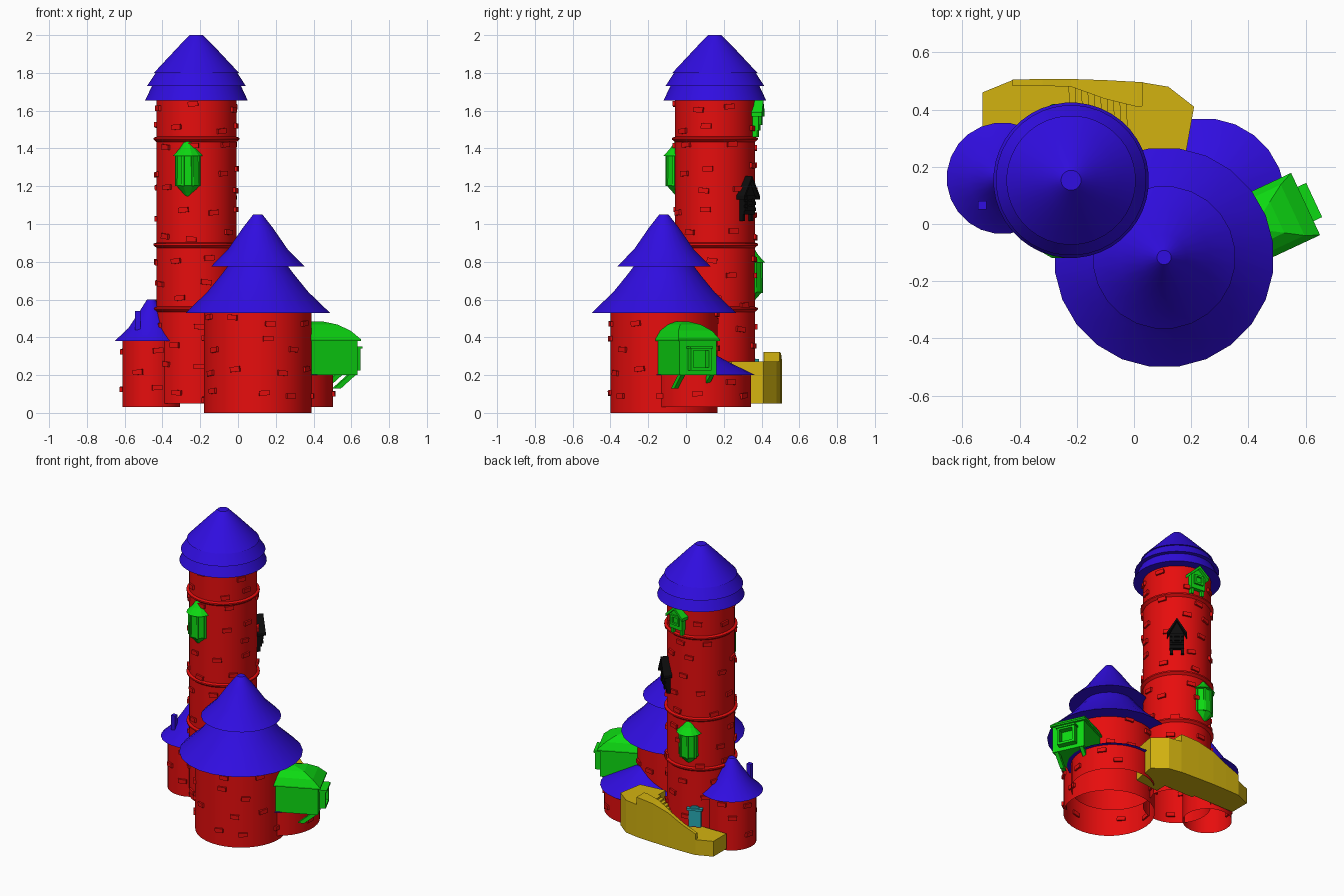
import bpy, bmesh, math, random
from mathutils import Matrix, Vector

random.seed(4)
if "Cube" in bpy.data.objects:
    bpy.data.objects.remove(bpy.data.objects["Cube"])


def material(name, r, g, b):
    m = bpy.data.materials.new(name)
    m.use_nodes = True
    m.diffuse_color = (r, g, b, 1)
    m.node_tree.nodes["Principled BSDF"].inputs["Base Color"].default_value = (r, g, b, 1)
    return m


RED = material("red_wall", .8, .004, .004)
BLUE = material("blue_roof", .03, .004, .75)
GREEN = material("green_window", .004, .7, .006)
YELLOW = material("yellow_stone", .65, .45, .005)
BLACK = material("black_hoist", .004, .004, .004)
TEAL = material("teal_door", .02, .4, .45)
smooth_parts = []


def add(name, bm, mat, M=Matrix()):
    bmesh.ops.recalc_face_normals(bm, faces=bm.faces)
    mesh = bpy.data.meshes.new(name)
    bm.to_mesh(mesh)
    bm.free()
    mesh.materials.append(mat)
    ob = bpy.data.objects.new(name, mesh)
    mesh.transform(M)
    bpy.context.collection.objects.link(ob)
    return ob


def loft(name, rings, mat, M=Matrix(), caps=(True, True)):
    """Skin closed rings with equal point counts."""
    bm = bmesh.new()
    vs = [[bm.verts.new(p) for p in ring] for ring in rings]
    n = len(vs[0])
    for a, b in zip(vs, vs[1:]):
        for i in range(n):
            j = (i + 1) % n
            bm.faces.new((a[i], a[j], b[j], b[i]))
    if caps[0]:
        bm.faces.new(vs[0])
    if caps[1]:
        bm.faces.new(vs[-1])
    return add(name, bm, mat, M)


def lathe(name, profile, at, mat, segs=24, caps=(True, True), smooth=True):
    angles = [math.tau * (i + .5) / segs for i in range(segs)]
    rings = [[(at[0] + r * math.cos(a), at[1] + r * math.sin(a), z) for a in angles]
             for r, z in profile]
    ob = loft(name, rings, mat, caps=caps)
    if smooth:
        smooth_parts.append(ob)
    return ob


def box(name, x, y, z, mat, M=Matrix()):
    """Box from (low, high) pairs."""
    rings = [[(x[0], y[0], h), (x[1], y[0], h), (x[1], y[1], h), (x[0], y[1], h)] for h in z]
    return loft(name, rings, mat, M)


def prism(name, outline, x0, x1, mat, M):
    """Outline in (side, up), pushed along the outward axis."""
    return loft(name, [[(x, y, z) for y, z in outline] for x in (x0, x1)], mat, M)


def facing(x, y, degrees):
    return Matrix.Translation((x, y, 0)) @ Matrix.Rotation(math.radians(degrees), 4, "Z")


# Tower bodies: centre, radius, bottom, top
MAIN, SIDE, FRONT, LOW = (-.22, .153), (-.46, .16), (.105, -.117), (.245, .085)
towers = {
    "main_tower": (MAIN, .212, .05, 1.68),
    "side_tower": (SIDE, .153, .03, .40),
    "front_tower": (FRONT, .285, 0, .56),
    "low_tower": (LOW, .26, .03, .21),
}


def bricks(name, centre, radius, z0, z1):
    """Scattered bricks standing slightly proud of a tower wall."""
    bm = bmesh.new()
    per_row = max(4, round(radius * 27))
    rows = max(2, int((z1 - z0) / .115))
    for row in range(rows):
        for k in range(per_row):
            a = math.tau * (k + .5 * (row % 2) + random.uniform(-.25, .25)) / per_row
            z = z0 + (row + .6 + random.uniform(-.25, .25)) * (z1 - z0) / rows
            p = Vector((centre[0] + radius * math.cos(a), centre[1] + radius * math.sin(a), z))
            buried = any((p.xy - Vector(c)).length < r and z < t
                         for n, (c, r, b, t) in towers.items() if c != centre)
            if buried or z > z1 - .03:
                continue
            M = (Matrix.Translation(p) @ Matrix.Rotation(a, 4, "Z")
                 @ Matrix.Rotation(random.uniform(-.12, .12), 4, "X")
                 @ Matrix.Diagonal((.022, .055, .027, 1)))
            bmesh.ops.create_cube(bm, size=1, matrix=M)
    add(name, bm, RED)


for name, (c, r, z0, z1) in towers.items():
    lathe(name, [(r, z0), (r, z1)], c, RED, 36, caps=(False, True))
    bricks(name + "_bricks", c, r, z0, z1)

for z in (.55, .89, 1.45):
    lathe("main_tower_collar", [(.205, z - .022), (.228, z - .003), (.228, z + .006),
                                (.205, z + .015)], MAIN, RED, 36)

# Tiered roofs
roofs = [
    ("main_roof_lower", MAIN, [(.272, 1.655), (.232, 1.74)]),
    ("main_roof_middle", MAIN, [(.263, 1.73), (.21, 1.81)]),
    ("main_roof_top", MAIN, [(.226, 1.80), (.165, 1.865), (.09, 1.945), (.035, 2.0)]),
    ("front_roof_lower", FRONT, [(.385, .53), (.27, .64), (.2, .725), (.15, .79)]),
    ("front_roof_top", FRONT, [(.25, .775), (.16, .865), (.08, .98), (.025, 1.05)]),
    ("side_roof", SIDE, [(.195, .38), (.12, .45), (.06, .54), (.022, .6)]),
    ("low_roof", LOW, [(.285, .2), (.15, .265), (.03, .33)]),
]
for name, c, profile in roofs:
    lathe(name, profile, c, BLUE, 40 if c == MAIN else 24)
box("side_chimney", (-.545, -.515), (.05, .08), (.44, .54), BLUE)

# Large bay window on the front tower
bay = facing(.6, .07, 25)
box("bay_walls", (-.3, -.015), (-.108, .108), (.2, .39), GREEN, bay)
hip = [(0, .12, .38), (0, .12, .39), (-.05, .098, .435), (-.11, .06, .468), (-.18, .015, .485)]
loft("bay_roof", [[(-.3, -w, z), (x, -w, z), (x, w, z), (-.3, w, z)] for x, w, z in hip],
     GREEN, bay)


def window_frame(name, x0, x1, half, z0, z1, bar, mat, M):
    for s in (-1, 1):
        y = sorted((s * half, s * (half - bar)))
        box(name + "_jamb", (x0, x1), y, (z0, z1), mat, M)
    for z in (z0, z1 - bar):
        box(name + "_rail", (x0, x1), (-half, half), (z, z + bar), mat, M)


window_frame("bay_window", -.02, .025, .06, .225, .345, .016, GREEN, bay)
box("bay_window_hood", (-.02, .033), (-.066, .066), (.34, .352), GREEN, bay)
for y in (-.085, .085):
    strut = [[(x - .02, y - .012, z), (x + .02, y - .012, z),
              (x + .02, y + .012, z), (x - .02, y + .012, z)]
             for x, z in ((-.125, .13), (-.04, .2))]
    loft("bay_bracket", strut, GREEN, bay)

# Two hanging turrets on the main tower
for name, y, drop in (("front_oriel", -.04, 0), ("back_oriel", .34, .565)):
    shape = [(.008, 1.14), (.03, 1.165), (.068, 1.205), (.064, 1.365)]
    lathe(name, [(r, z - drop) for r, z in shape], (-.265, y), GREEN, 8, smooth=False)
    cap = [(.082, 1.36), (.045, 1.4), (.025, 1.43), (.008, 1.442)]
    lathe(name + "_roof", [(r, z - drop) for r, z in cap], (-.265, y), GREEN, 12, smooth=False)
    for k in range(8):
        M = Matrix.Translation((-.265, y, 0)) @ Matrix.Rotation(math.tau * (k + .5) / 8, 4, "Z")
        box(name + "_post", (.055, .07), (-.007, .007), (1.2 - drop, 1.365 - drop), GREEN, M)


def dormer(name, degrees, half, z0, eave, peak, out, mat):
    """Gabled box standing out from the main tower."""
    M = facing(*MAIN, degrees)
    w = half + .018
    prism(name + "_walls", [(-half, z0), (half, z0), (half, eave), (0, peak - .02), (-half, eave)],
          .15, out - .012, mat, M)
    prism(name + "_roof", [(-w, eave - .02), (0, peak - .02), (w, eave - .02), (w, eave),
                           (0, peak), (-w, eave)], .15, out + .008, mat, M)
    window_frame(name + "_frame", out - .02, out, half * .65, z0 + .03, eave, .013, mat, M)
    for s in (-1, 1):
        y = s * half * .75
        box(name + "_foot", (.2, out - .02), (y - .009, y + .009), (z0 - .035, z0), mat, M)


dormer("top_dormer", 84, .05, 1.495, 1.59, 1.655, .25, GREEN)
dormer("hoist_house", 50, .045, 1.05, 1.15, 1.255, .25, BLACK)
for z in (1.07, 1.1, 1.13):
    box("hoist_plank", (.2, .247), (-.045, .045), (z, z + .018), BLACK, facing(*MAIN, 50))


# Curved stair behind the tower: base slabs, steps and parapet
def slab(name, plan, z0, z1):
    loft(name, [[(x, y, z) for x, y in plan] for z in (z0, z1)], YELLOW)


slab("stair_landing", [(-.53, .32), (-.53, .46), (-.42, .505), (-.22, .505), (-.22, .32)],
     .05, .155)
slab("stair_platform", [(0, .22), (0, .497), (.03, .495), (.12, .48), (.21, .41), (.18, .24)],
     .05, .272)
STEPS = 10
for i in range(STEPS):
    x = -.22 + .22 * i / STEPS
    top = .155 + .117 * (i + 1) / STEPS
    slab("stair_step", [(x, .3), (x - .01, .495), (x + .022, .495), (x + .022, .3)], .05, top)
rail = [(-.425, .483, .505, .195), (-.32, .483, .507, .235), (-.22, .48, .507, .285),
        (-.1, .437, .503, .315), (.01, .41, .497, .322), (.03, .412, .496, .322)]
loft("stair_parapet", [[(x, a, .05), (x, b, .05), (x, b, z), (x, a, z)]
                       for x, a, b, z in rail], YELLOW)

# Arched back door
arch = [(.04 * math.cos(t), .26 + .04 * math.sin(t))
        for t in (math.pi * i / 8 for i in range(9))]
door = facing(*MAIN, 115)
prism("back_door", [(-.04, .155), (.04, .155)] + arch, .19, .222, TEAL, door)
box("back_door_lintel", (.19, .235), (-.05, .05), (.27, .285), TEAL, door)

bpy.ops.object.select_all(action="DESELECT")
for ob in smooth_parts:
    ob.select_set(True)
bpy.context.view_layer.objects.active = smooth_parts[0]
bpy.ops.object.shade_smooth_by_angle(angle=math.radians(25))
